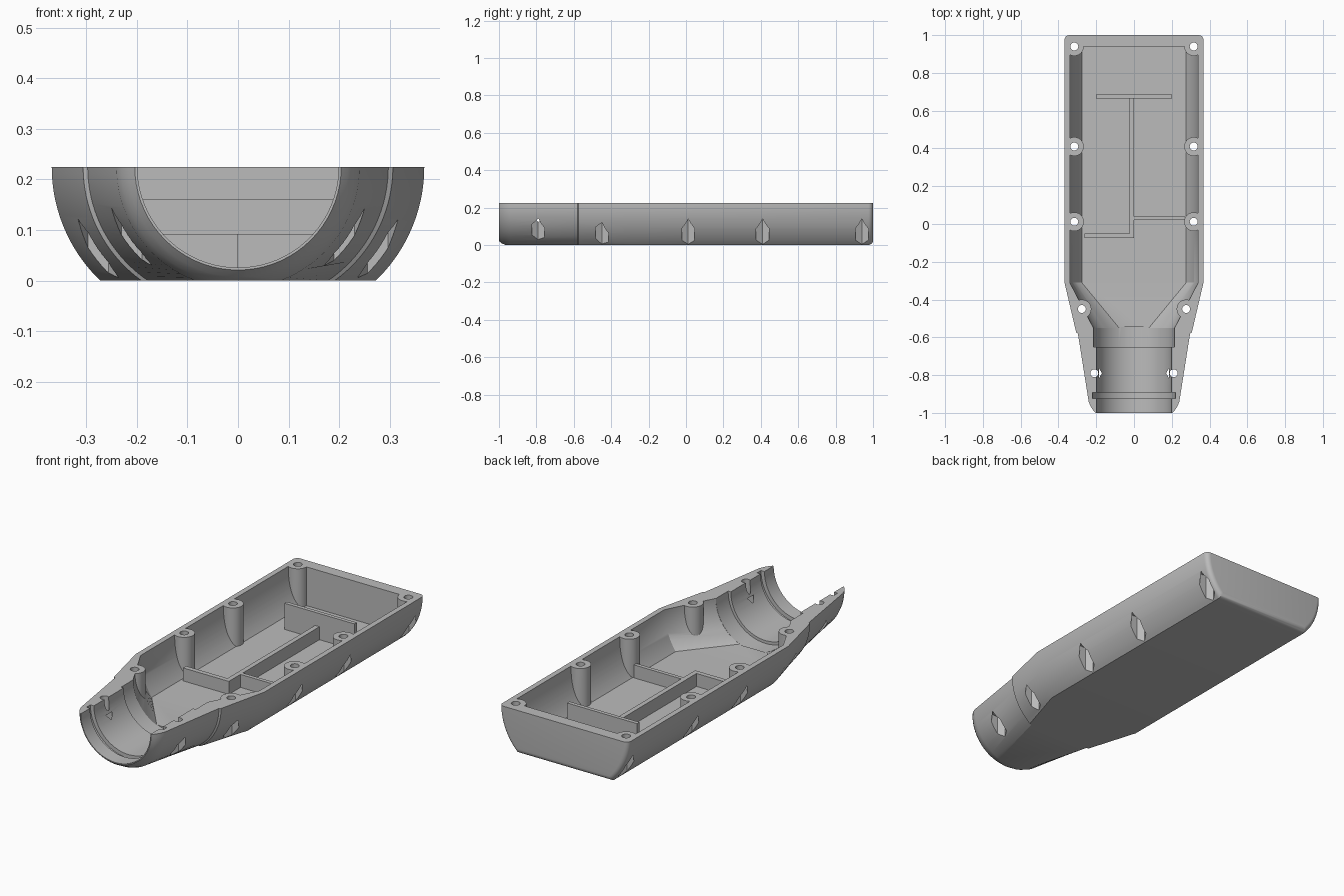
import bpy, bmesh
from math import sin, cos, asin, pi

if "Cube" in bpy.data.objects:
    bpy.data.objects.remove(bpy.data.objects["Cube"], do_unlink=True)

TOP = 0.225      # rim height
FLOOR = 0.025    # inside floor height

grey = bpy.data.materials.new("plain grey")
grey.diffuse_color = (0.5, 0.5, 0.5, 1)
grey.use_nodes = True
grey.node_tree.nodes["Principled BSDF"].inputs["Base Color"].default_value = (0.5, 0.5, 0.5, 1)


def finish(name, bm):
    bmesh.ops.remove_doubles(bm, verts=bm.verts, dist=0.00005)
    bmesh.ops.recalc_face_normals(bm, faces=bm.faces)
    mesh = bpy.data.meshes.new(name)
    bm.to_mesh(mesh)
    bm.free()
    mesh.materials.append(grey)
    obj = bpy.data.objects.new(name, mesh)
    bpy.context.collection.objects.link(obj)
    return obj


def section(width, radius, bottom, lid=None, steps=18):
    """Trough outline: side arcs leaving the rim vertically, cut flat at the bottom."""
    end = asin(min(1, (TOP - bottom) / radius))
    half = [(width, lid)] if lid else []
    for i in range(steps + 1):
        a = end * i / steps
        half.append((width - radius + radius * cos(a), TOP - radius * sin(a)))
    return half + [(-x, z) for x, z in reversed(half)]


def loft(name, rings):
    bm = bmesh.new()
    loops = [[bm.verts.new((x, y, z)) for x, z in pts] for y, pts in rings]
    n = len(loops[0])
    for a, b in zip(loops, loops[1:]):
        for i in range(n):
            j = (i + 1) % n
            bm.faces.new((a[i], a[j], b[j], b[i]))
    bm.faces.new(loops[0])
    bm.faces.new(loops[-1])
    return finish(name, bm)


def prism(name, x, y, r, z0, z1, sides):
    """Upright prism with a corner pointing along x."""
    bm = bmesh.new()
    rings = [[bm.verts.new((x + r * cos(2 * pi * i / sides), y + r * sin(2 * pi * i / sides), z))
              for i in range(sides)] for z in (z0, z1)]
    for i in range(sides):
        j = (i + 1) % sides
        bm.faces.new((rings[0][i], rings[0][j], rings[1][j], rings[1][i]))
    for ring in rings:
        bm.faces.new(ring)
    return finish(name, bm)


def bore(name, r, y0, y1, sides=72):
    """Cylinder lying along y, centred on the rim plane."""
    pts = [(r * cos(2 * pi * (i + 0.5) / sides), TOP + r * sin(2 * pi * (i + 0.5) / sides))
           for i in range(sides)]
    return loft(name, [(y0, pts), (y1, pts)])


def box(name, x0, x1, y0, y1, z0, z1):
    return loft(name, [(y, [(x0, z0), (x1, z0), (x1, z1), (x0, z1)]) for y in (y0, y1)])


def cut(target, cutter):
    mod = target.modifiers.new("cut", 'BOOLEAN')
    mod.operation = 'DIFFERENCE'
    mod.solver = 'EXACT'
    mod.object = cutter
    bpy.context.view_layer.objects.active = target
    bpy.ops.object.modifier_apply(modifier=mod.name)
    bpy.data.objects.remove(cutter, do_unlink=True)


# Outer shell: rounded nose, tapered neck with a small step, straight body, rounded back
def outer(width, inset=0):
    radius = 0.24 + (width - 0.24) * 0.56 if width > 0.24 else width
    return section(width - inset, radius - inset, inset)


rings = [(y, outer(w)) for y, w in ((-1, 0.204), (-0.985, 0.217), (-0.965, 0.23), (-0.94, 0.24),
                                    (-0.58, 0.297), (-0.575, 0.306), (-0.31, 0.368))]
ROUND = 0.025
for k in range(6):
    a = k / 5 * pi / 2
    rings.append((1 - ROUND + ROUND * sin(a), outer(0.368, ROUND * (1 - cos(a)))))
shell = loft("lower_shell", rings)

# Main cavity, leaving the screw posts standing
cavity = loft("cavity_cutter", [
    (-0.55, section(0.215, 0.215, FLOOR, 0.4)),
    (-0.31, section(0.34, 0.347, FLOOR, 0.4)),
    (0.94, section(0.34, 0.347, FLOOR, 0.4))])
posts = [(0.276, -0.45), (0.316, 0.012), (0.316, 0.41), (0.316, 0.94)]
for side in (-1, 1):
    for x, y in posts:
        cut(cavity, prism("post_keeper", side * x, y, 0.05, -0.1, 0.5, 40))
cut(shell, cavity)

# Round neck opening, wider seat and ring groove
cut(shell, bore("neck_cutter", 0.199, -1.1, -0.62))
cut(shell, bore("seat_cutter", 0.214, -0.65, -0.545))
cut(shell, bore("groove_cutter", 0.219, -0.925, -0.893))

# Screw holes with six-sided nut pockets from below
for side in (-1, 1):
    for x, y in posts + [(0.21, -0.79)]:
        cut(shell, prism("pocket_cutter", side * x, y, 0.04, -0.1, 0.15, 6))
        cut(shell, prism("hole_cutter", side * x, y, 0.021, 0.1, 0.5, 24))

# Upright dividers on the floor
LOW = FLOOR - 0.006
ribs = [
    box("back_divider", -0.2, 0.2, 0.665, 0.685, LOW, 0.16),
    box("long_divider", -0.025, 0.0, -0.075, 0.665, LOW, 0.092),
    box("right_divider", -0.262, -0.025, -0.075, -0.05, LOW, 0.092),
    box("left_divider", 0.0, 0.27, 0.02, 0.04, LOW, 0.092)]

# Smooth curved walls, keep hard edges
bpy.ops.object.select_all(action='DESELECT')
for obj in [shell] + ribs:
    obj.select_set(True)
bpy.context.view_layer.objects.active = shell
bpy.ops.object.shade_smooth_by_angle(angle=0.5)
